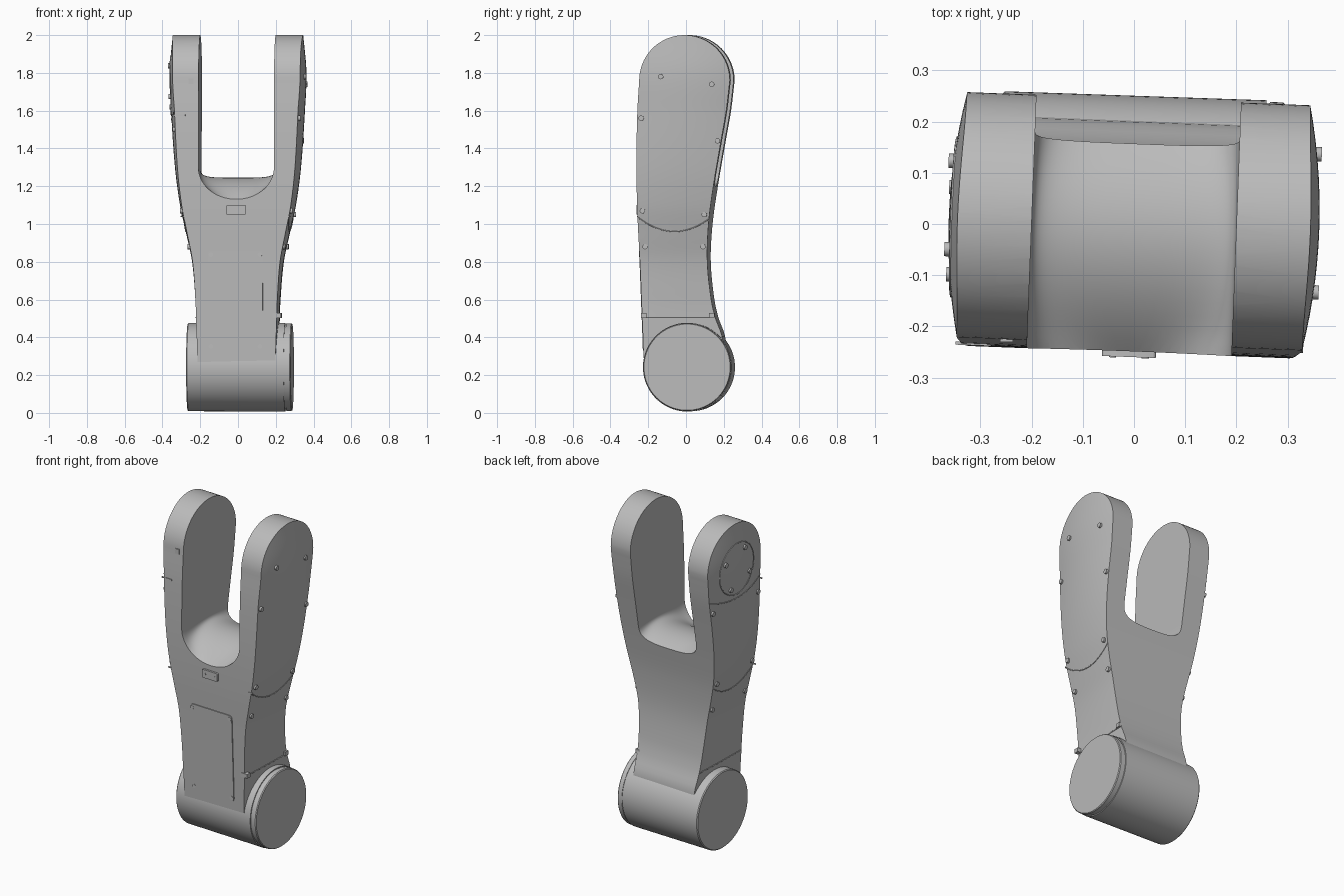
import bpy, bmesh, math
from mathutils import Matrix, Vector

if "Cube" in bpy.data.objects:
    bpy.data.objects.remove(bpy.data.objects["Cube"])

grey = bpy.data.materials.new("plain_grey")
grey.use_nodes = True
grey.diffuse_color = (0.5, 0.5, 0.5, 1)
grey.node_tree.nodes["Principled BSDF"].inputs["Base Color"].default_value = (0.5, 0.5, 0.5, 1)
parts = []

# Side outline (front y, back y), half width, all by height
FRONT = [(0.24, -0.214), (0.5, -0.224), (0.8, -0.2355), (1.0, -0.245), (1.2, -0.25),
         (1.4, -0.25), (1.6, -0.245), (1.76, -0.235)]
BACK = [(0.24, 0.2), (0.4, 0.2), (0.5, 0.165), (0.6, 0.142), (0.8, 0.122), (1.0, 0.13),
        (1.2, 0.157), (1.44, 0.198), (1.6, 0.226), (1.76, 0.245)]
WIDTH = [(0.24, 0.208), (0.5, 0.217), (0.6, 0.222), (0.8, 0.241), (0.95, 0.273), (1.1, 0.306),
         (1.3, 0.333), (1.6, 0.354), (1.8, 0.362), (2.0, 0.345)]
TOP_Y, TOP_Z, TOP_R = 0.005, 1.76, 0.24


def smooth(table, z):
    """Cubic interpolation through a table of (height, value)."""
    z = min(max(z, table[0][0]), table[-1][0])
    n = len(table)
    i = max(k for k in range(n - 1) if table[k][0] <= z)

    def slope(k):
        a, b = table[max(k - 1, 0)], table[min(k + 1, n - 1)]
        return (b[1] - a[1]) / (b[0] - a[0])
    (z0, v0), (z1, v1) = table[i], table[i + 1]
    h = z1 - z0
    t = (z - z0) / h
    return ((2*t**3 - 3*t*t + 1) * v0 + (t**3 - 2*t*t + t) * h * slope(i)
            + (3*t*t - 2*t**3) * v1 + (t**3 - t*t) * h * slope(i + 1))


def half(y, z):
    """Crowned outer face: half width at a point of the side."""
    crown = 0.004 + 0.024 * min(max((z - 0.5) / 1.1, 0), 1)
    return smooth(WIDTH, z) - crown * (y / 0.25) ** 2


def finish(ob, angle=35):
    ob.data.materials.append(grey)
    parts.append(ob)
    if ob.type == 'MESH':
        bpy.ops.object.select_all(action='DESELECT')
        ob.select_set(True)
        bpy.context.view_layer.objects.active = ob
        bpy.ops.object.shade_smooth_by_angle(angle=math.radians(angle))
    return ob


def loft(name, rings):
    """Closed solid through rings of equal point count."""
    bm = bmesh.new()
    rows = [[bm.verts.new(p) for p in ring] for ring in rings]
    n = len(rows[0])
    for a, b in zip(rows, rows[1:]):
        for i in range(n):
            j = (i + 1) % n
            bm.faces.new((a[i], a[j], b[j], b[i]))
    bm.faces.new(rows[0][::-1])
    bm.faces.new(rows[-1])
    bmesh.ops.recalc_face_normals(bm, faces=bm.faces)
    me = bpy.data.meshes.new(name)
    bm.to_mesh(me)
    bm.free()
    ob = bpy.data.objects.new(name, me)
    bpy.context.collection.objects.link(ob)
    return ob


# Forked body
levels = []
for i in range(56):
    z = 0.24 + (TOP_Z - 0.24) * i / 55
    levels.append((z, smooth(FRONT, z), smooth(BACK, z)))
for i in range(1, 21):
    a = math.radians(89) * i / 20
    r = TOP_R * math.cos(a)
    levels.append((TOP_Z + TOP_R * math.sin(a), TOP_Y - r, TOP_Y + r))
COLS = 14
rings = []
for z, yf, yb in levels:
    ys = [yf + (yb - yf) * k / COLS for k in range(COLS + 1)]
    rings.append([(half(y, z), y, z) for y in ys] + [(-half(y, z), y, z) for y in reversed(ys)])
body = loft("fork_body", rings)

# Slot between the arms, with a saddle that falls away to front and back
rings = []
for i in range(29):
    y = -0.35 + 0.7 * i / 28
    t = min(abs(y) / 0.25, 1) ** 2
    p, depth = 4 - 2 * t, 0.055 + 0.115 * t
    ring = [(0.2, y, 2.2)]
    for k in range(33):
        a = math.pi * k / 32
        c, s = math.cos(a), max(math.sin(a), 0)
        ring.append((math.copysign(0.2 * abs(c) ** (2 / p), c), y, 1.3 - depth * s ** (2 / p)))
    rings.append(ring + [(-0.2, y, 2.2)])
cutter = loft("slot_cutter", rings)
cutter.hide_render = True
mod = body.modifiers.new("slot", 'BOOLEAN')
mod.operation, mod.solver, mod.object = 'DIFFERENCE', 'EXACT', cutter
bpy.context.view_layer.objects.active = body
bpy.ops.object.modifier_apply(modifier=mod.name)
bpy.data.objects.remove(cutter)
finish(body)

# Pivot drum with a stepped end cap
profile = [(-0.267, 0.228), (-0.262, 0.233), (0.242, 0.235), (0.25, 0.235),
           (0.25, 0.229), (0.256, 0.229), (0.256, 0.232), (0.282, 0.232), (0.287, 0.228)]
drum = [[(x, 0.0165 + r * math.cos(k * math.pi / 48), 0.242 + r * math.sin(k * math.pi / 48))
         for k in range(96)] for x, r in profile]
finish(loft("pivot_drum", drum))


def box(name, loc, size, tilt=0, round_off=0):
    bpy.ops.mesh.primitive_cube_add(size=1)
    ob = bpy.context.object
    ob.name = name
    ob.data.transform(Matrix.Diagonal((*size, 1)))
    if round_off:
        bm = bmesh.new()
        bm.from_mesh(ob.data)
        edges = [e for e in bm.edges if abs(e.verts[0].co.y - e.verts[1].co.y) > 1e-5]
        bmesh.ops.bevel(bm, geom=edges, offset=round_off, segments=4, profile=0.5, affect='EDGES')
        bm.to_mesh(ob.data)
        bm.free()
    ob.location = loc
    ob.rotation_euler.x = tilt
    return finish(ob)


def screw(name, loc, axis, r=0.014, depth=0.02):
    bpy.ops.mesh.primitive_cylinder_add(vertices=20, radius=r, depth=depth)
    ob = bpy.context.object
    ob.name = name
    ob.matrix_basis = Matrix.Translation(loc) @ Vector(axis).to_track_quat('Z', 'Y').to_matrix().to_4x4()
    return finish(ob)


def seam(name, side, pts, closed=False):
    """Fine joint line lying on an outer face."""
    cu = bpy.data.curves.new(name, 'CURVE')
    cu.dimensions, cu.bevel_depth, cu.bevel_resolution = '3D', 0.003, 1
    sp = cu.splines.new('POLY')
    sp.points.add(len(pts) - 1)
    for q, (y, z) in zip(sp.points, pts):
        q.co = (side * half(y, z), y, z, 1)
    sp.use_cyclic_u = closed
    ob = bpy.data.objects.new(name, cu)
    bpy.context.collection.objects.link(ob)
    finish(ob)


def span(a, b, f, n=24):
    ys = [a + (b - a) * k / n for k in range(n + 1)]
    return [(y, f(y)) for y in ys]


# Side cover joints
for side, label in ((1, "left"), (-1, "right")):
    seam(label + "_middle_joint", side, span(-0.245, 0.132, lambda y: 0.96 + 2 * (y + 0.05) ** 2))
    seam(label + "_lower_joint", side, span(-0.222, 0.16, lambda y: 0.505))
seam("right_upper_joint", -1, span(-0.245, 0.225, lambda y: 1.55 + 0.8 * y * y))
seam("round_cover_joint", -1, [(0.155 * math.cos(k * math.pi / 24), 1.73 + 0.155 * math.sin(k * math.pi / 24))
                               for k in range(48)], True)

# Side screws: shared lower set, then the ones for each arm
lower = [(-0.22, 1.07), (0.108, 1.05), (-0.207, 0.88), (0.1, 0.88)]
left_arm = [(-0.12, 1.78), (0.15, 1.74), (-0.225, 1.56), (0.18, 1.44)]
right_arm = [(0.195, 1.52), (-0.22, 1.5)]
right_arm += [(0.125 * math.cos(a), 1.73 + 0.125 * math.sin(a)) for a in (0.5, 2.1, 3.6, 5.2)]
for side, label, spots in ((1, "left", lower + left_arm), (-1, "right", lower + right_arm)):
    for y, z in spots:
        screw(label + "_screw", (side * half(y, z), y, z), (side, 0, 0))

# Front access panel with corner screws
tilt = math.atan2(0.0215, 0.56)
box("front_panel", (-0.005, -0.2285, 0.595), (0.29, 0.009, 0.53), tilt, 0.018)
for x in (-0.135, 0.125):
    for z in (0.352, 0.838):
        screw("panel_screw", (x, -0.2285 - (z - 0.595) * math.tan(tilt), z), (0, -1, 0), 0.012, 0.014)

# Small plate under the saddle
box("small_plate", (0.0, -0.248, 1.075), (0.105, 0.024, 0.05), 0, 0.006)
for x in (-0.032, 0.032):
    screw("plate_screw", (x, -0.26, 1.075), (0, -1, 0), 0.007, 0.004)

# Little tabs and clips
box("top_tab", (0.3, 0.06, 1.982), (0.055, 0.02, 0.016))
box("front_clip", (0.215, -0.215, 0.515), (0.045, 0.028, 0.025))
box("back_clip", (0.213, 0.145, 0.515), (0.03, 0.03, 0.025))
box("arm_clip", (-0.24, -0.234, 1.755), (0.025, 0.012, 0.03))
box("upper_joint_end", (-0.305, -0.246, 1.575), (0.07, 0.006, 0.007))
for x in (-0.28, 0.275):
    box("middle_joint_end", (x, -0.246, 1.04), (0.03, 0.006, 0.007))

# Slight turn of the whole assembly about the vertical
turn = Matrix.Rotation(math.radians(-2.2), 4, 'Z')
for ob in parts:
    ob.matrix_basis = turn @ ob.matrix_basis
